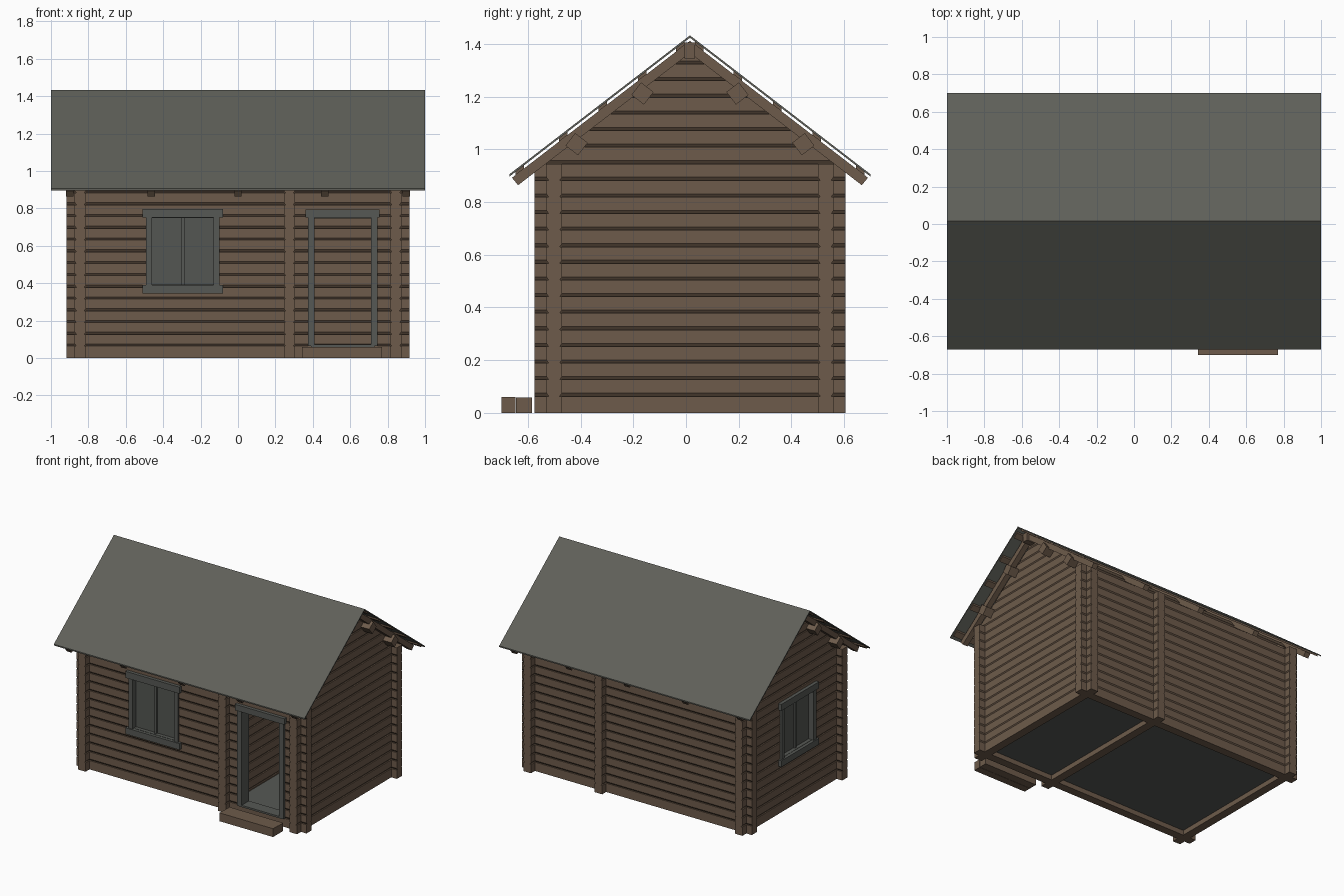
import bpy
import bmesh

cube = bpy.data.objects.get("Cube")
if cube:
    bpy.data.objects.remove(cube, do_unlink=True)


def material(name, rgb):
    m = bpy.data.materials.new(name)
    m.use_nodes = True
    m.diffuse_color = (*rgb, 1)
    m.node_tree.nodes["Principled BSDF"].inputs["Base Color"].default_value = (*rgb, 1)
    return m


WOOD = material("brown wood", (0.155, 0.105, 0.07))
TRIM = material("grey painted trim", (0.094, 0.099, 0.09))
PANE = material("window grey", (0.088, 0.093, 0.084))
ROOF = material("roof grey", (0.115, 0.117, 0.1))

# Shared dimensions
ROW = 0.063          # log height
T = 0.03             # half log thickness
MID = 0.015          # ridge position in y
WALL_X, WALL_Y = 0.843, 0.515
END_X, END_Y = 0.917, 0.59
EAVE_ROWS = 15
SLOPE = 0.769
UNDER, RAFTER_TOP, SKIN_LOW, SKIN_TOP = 1.365, 1.411, 1.423, 1.432


def finish(bm, name, mat):
    bmesh.ops.recalc_face_normals(bm, faces=bm.faces)
    mesh = bpy.data.meshes.new(name)
    bm.to_mesh(mesh)
    bm.free()
    mesh.materials.append(mat)
    ob = bpy.data.objects.new(name, mesh)
    bpy.context.collection.objects.link(ob)
    return ob


def bridge(bm, ring_a, ring_b):
    """Solid between two matching rings of points."""
    a = [bm.verts.new(p) for p in ring_a]
    b = [bm.verts.new(p) for p in ring_b]
    bm.faces.new(a)
    bm.faces.new(b[::-1])
    for i in range(len(a)):
        j = (i + 1) % len(a)
        bm.faces.new((a[i], a[j], b[j], b[i]))


def box(bm, x0, x1, y0, y1, z0, z1):
    ring = [(y0, z0), (y1, z0), (y1, z1), (y0, z1)]
    bridge(bm, [(x0, *p) for p in ring], [(x1, *p) for p in ring])


def along_x(bm, x0, x1, profile):
    bridge(bm, [(x0, *p) for p in profile], [(x1, *p) for p in profile])


def log(bm, axis, centre, start, end, row):
    """One log with a chamfered lower edge; start and end depend on height."""
    z0, z1 = row * ROW, (row + 1) * ROW
    cut, rise = (0.009, 0.012) if row else (0, 0.001)
    ring = [(-T + cut, z0), (T - cut, z0), (T, z0 + rise),
            (T, z1), (-T, z1), (-T, z0 + rise)]

    def place(a, u, z):
        return (a, centre + u, z) if axis == "x" else (centre + u, a, z)
    bridge(bm, [place(start(z), u, z) for u, z in ring],
           [place(end(z), u, z) for u, z in ring])


def wall(name, axis, centre, low, high, openings=(), gable=False):
    """Stacked logs, split at openings given as (from, to, first row, last row)."""
    bm = bmesh.new()
    for row in range(EAVE_ROWS):
        stops = [low]
        for a, b, first, last in openings:
            if first <= row <= last:
                stops += [a, b]
        stops.append(high)
        for a, b in zip(stops[::2], stops[1::2]):
            log(bm, axis, centre, lambda z, a=a: a, lambda z, b=b: b, row)
    if gable:
        half = lambda z: max((UNDER + 0.01 - z) / SLOPE, 0.004)
        for row in range(EAVE_ROWS, EAVE_ROWS + 7):
            log(bm, axis, centre, lambda z: MID - half(z), lambda z: MID + half(z), row)
    finish(bm, name, WOOD)


# Log walls with crossed corners
FRONT, BACK = MID - WALL_Y, MID + WALL_Y
Y0, Y1 = MID - END_Y, MID + END_Y
wall("front_wall", "x", FRONT, -END_X, END_X,
     [(-0.475, -0.115, 6, 11), (0.39, 0.73, 1, 11)])
wall("back_wall", "x", BACK, -END_X, END_X)
wall("window_gable_wall", "y", -WALL_X, Y0, Y1, [(-0.2, 0.16, 6, 11)], gable=True)
wall("plain_gable_wall", "y", WALL_X, Y0, Y1, gable=True)
wall("partition_wall", "y", 0.275, Y0, Y1)

# Floor
bm = bmesh.new()
box(bm, -WALL_X, WALL_X, FRONT, BACK, 0.035, 0.055)
finish(bm, "floor", TRIM)


def on_wall(bm, side, u0, u1, out0, out1, z0, z1):
    """Box fixed to a wall; out is measured from the wall's outer face."""
    if side == "front":
        f = FRONT - T
        box(bm, u0, u1, f - out1, f - out0, z0, z1)
    else:
        f = -WALL_X - T
        box(bm, f - out1, f - out0, u0, u1, z0, z1)


def window(name, side, c):
    bm = bmesh.new()
    # head and sill boards
    for z0, z1 in ((0.345, 0.39), (0.75, 0.797)):
        on_wall(bm, side, c - 0.215, c + 0.215, 0, 0.024, z0, z1)
    # side boards and jamb linings
    for s in (-1, 1):
        a, b = sorted((c + s * 0.165, c + s * 0.197))
        on_wall(bm, side, a, b, 0, 0.016, 0.39, 0.75)
        a, b = sorted((c + s * 0.165, c + s * 0.18))
        on_wall(bm, side, a, b, -0.065, 0.005, 0.378, 0.756)
    for z0, z1 in ((0.378, 0.392), (0.748, 0.757)):
        on_wall(bm, side, c - 0.17, c + 0.17, -0.065, 0.002, z0, z1)
    on_wall(bm, side, c - 0.008, c + 0.008, -0.045, -0.012, 0.39, 0.75)
    finish(bm, name + "_frame", TRIM)
    bm = bmesh.new()
    for s in (-1, 1):
        a, b = sorted((c + s * 0.006, c + s * 0.167))
        on_wall(bm, side, a, b, -0.04, -0.025, 0.388, 0.752)
    finish(bm, name + "_panes", PANE)


window("front_window", "front", -0.295)
window("gable_window", "left", -0.02)

# Open doorway
bm = bmesh.new()
on_wall(bm, "front", 0.362, 0.757, 0, 0.024, 0.75, 0.793)
for s in (-1, 1):
    a, b = sorted((0.56 + s * 0.15, 0.56 + s * 0.186))
    on_wall(bm, "front", a, b, 0, 0.016, ROW, 0.75)
    a, b = sorted((0.56 + s * 0.15, 0.56 + s * 0.171))
    on_wall(bm, "front", a, b, -0.07, 0.005, ROW, 0.756)
on_wall(bm, "front", 0.39, 0.73, -0.07, 0.005, 0.745, 0.757)
on_wall(bm, "front", 0.39, 0.73, -0.07, 0.014, 0.06, 0.073)
finish(bm, "door_frame", TRIM)

# Entrance step of two timbers
bm = bmesh.new()
box(bm, 0.342, 0.77, -0.7, -0.646, 0, 0.06)
box(bm, 0.342, 0.77, -0.644, -0.585, 0, 0.058)
finish(bm, "entrance_step", WOOD)


def sloped(s, d0, d1, low, high, square=0.0):
    """Section of a roof layer; square shifts the lower edge of the eave cut."""
    return [(MID + s * d0, low - SLOPE * d0), (MID + s * (d1 - square), low - SLOPE * (d1 - square)),
            (MID + s * d1, high - SLOPE * d1), (MID + s * d0, high - SLOPE * d0)]


# Roof timbers
rafters, battens, purlins = bmesh.new(), bmesh.new(), bmesh.new()
for s in (-1, 1):
    for x in (-0.9, -0.465, 0, 0.465, 0.9):
        along_x(rafters, x - 0.02, x + 0.02, sloped(s, 0, 0.675, UNDER, RAFTER_TOP, 0.023))
    for d in (0.02, 0.165, 0.315, 0.465, 0.63):
        along_x(battens, -0.99, 0.99, sloped(s, d, d + 0.032, RAFTER_TOP, SKIN_LOW))
    for d in (0.18, 0.43):
        # square purlin turned to the roof pitch
        y, z = MID + s * d, 1.35 - SLOPE * d
        a, b = 0.0238, 0.0183
        corners = [(a + b, a - b), (a - b, -a - b), (-a - b, b - a), (b - a, a + b)]
        along_x(purlins, -0.94, 0.94, [(y - s * p, z + q) for p, q in corners])
box(purlins, -0.94, 0.94, MID - 0.02, MID + 0.02, 1.345, 1.405)
finish(rafters, "rafters", WOOD)
finish(battens, "roof_battens", WOOD)
finish(purlins, "purlins_and_ridge_beam", WOOD)

# Thin roof covering
for s, name in ((-1, "front_roof_sheet"), (1, "back_roof_sheet")):
    bm = bmesh.new()
    along_x(bm, -1, 1, sloped(s, 0, 0.685, SKIN_LOW, SKIN_TOP))
    finish(bm, name, ROOF)
